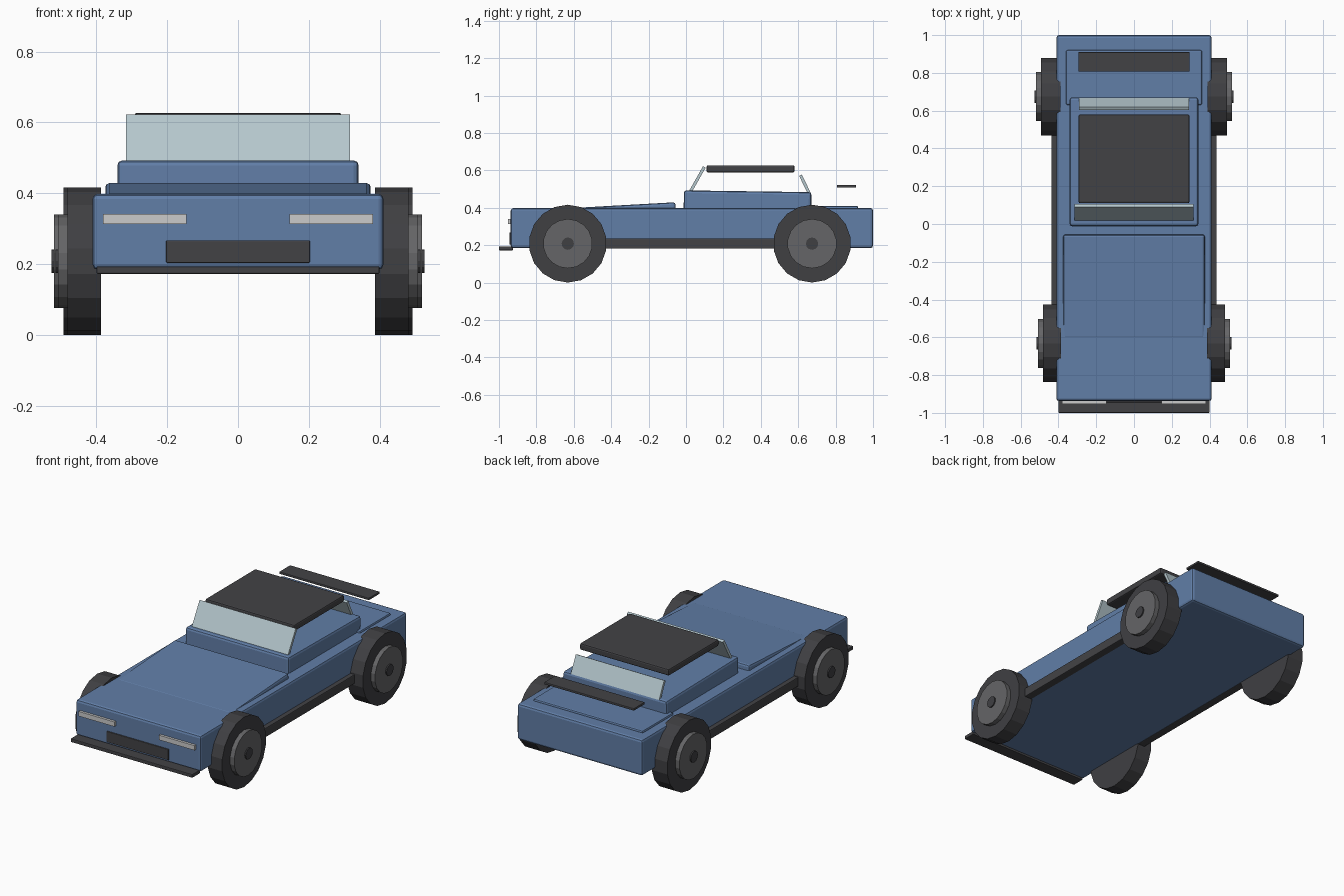
import bpy, bmesh
from math import radians
from mathutils import Matrix

if "Cube" in bpy.data.objects:
    bpy.data.objects.remove(bpy.data.objects["Cube"])


def material(name, rgb):
    m = bpy.data.materials.new(name)
    m.diffuse_color = (*rgb, 1)
    m.use_nodes = True
    m.node_tree.nodes["Principled BSDF"].inputs["Base Color"].default_value = m.diffuse_color
    return m


BLUE = material("blue_paint", (0.12, 0.21, 0.39))
DARK = material("dark_trim", (0.055, 0.055, 0.06))
RUBBER = material("rubber", (0.05, 0.05, 0.055))
METAL = material("wheel_metal", (0.13, 0.13, 0.135))
GLASS = material("glass", (0.46, 0.57, 0.61))
LAMP = material("lamp", (0.75, 0.75, 0.75))


def finish(name, bm, mat):
    me = bpy.data.meshes.new(name)
    bm.to_mesh(me)
    bm.free()
    me.materials.append(mat)
    ob = bpy.data.objects.new(name, me)
    bpy.context.collection.objects.link(ob)
    return ob


def box(name, xs, ys, zs, mat, bevel=0.0, tilt=0.0):
    """Box from (min, max) ranges, tilted about x through its centre."""
    size = [r[1] - r[0] for r in (xs, ys, zs)]
    bm = bmesh.new()
    bmesh.ops.create_cube(bm, size=1, matrix=Matrix.Diagonal((*size, 1)))
    ob = finish(name, bm, mat)
    ob.location = [(r[0] + r[1]) / 2 for r in (xs, ys, zs)]
    ob.rotation_euler.x = radians(tilt)
    if bevel:
        mod = ob.modifiers.new("bevel", 'BEVEL')
        mod.width = bevel
        mod.segments = 2
    return ob


def disc(name, side, x0, x1, y, r, n, mat):
    """Flat-sided cylinder along x, between x0 and x1 on the given side."""
    bm = bmesh.new()
    bmesh.ops.create_cone(bm, cap_ends=True, segments=n, radius1=r, radius2=r, depth=x1 - x0,
                          matrix=Matrix.Rotation(radians(90), 4, 'Y') @ Matrix.Rotation(radians(90), 4, 'Z'))
    ob = finish(name, bm, mat)
    ob.location = (side * (x0 + x1) / 2, y, 0.208)
    return ob


def pane(name, half, y0, z0, y1, z1, thick, mat):
    """Slanted sheet of glass between a lower and an upper edge."""
    bm = bmesh.new()
    vs = [bm.verts.new(p) for p in ((-half, y0, z0), (half, y0, z0), (half, y1, z1), (-half, y1, z1))]
    bm.faces.new(vs)
    ob = finish(name, bm, mat)
    mod = ob.modifiers.new("thickness", 'SOLIDIFY')
    mod.thickness = thick
    mod.offset = 0


# Painted body
box("body", (-0.411, 0.411), (-0.937, 1.0), (0.184, 0.398), BLUE, 0.014)
box("hood", (-0.375, 0.375), (-0.605, -0.055), (0.364, 0.414), BLUE, 0.012, 3.2)
box("cabin_base", (-0.341, 0.341), (-0.012, 0.67), (0.37, 0.488), BLUE, 0.014, -0.8)
box("rear_deck", (-0.36, 0.36), (0.63, 0.92), (0.36, 0.41), BLUE, 0.008)

# Roof and glass
box("roof", (-0.293, 0.293), (0.11, 0.58), (0.588, 0.627), DARK, 0.008)
pane("windshield", 0.316, 0.02, 0.48, 0.098, 0.618, 0.016, GLASS)
pane("rear_window", 0.29, 0.66, 0.475, 0.612, 0.574, 0.016, GLASS)

# Dark trim
box("rear_wing", (-0.295, 0.295), (0.807, 0.91), (0.508, 0.522), DARK, 0.004)
box("front_splitter", (-0.4, 0.4), (-1.0, -0.925), (0.172, 0.193), DARK, 0.004)
box("grille", (-0.203, 0.203), (-0.944, -0.92), (0.203, 0.267), DARK, 0.003)

# Wheels, skirts and headlights on both sides
for side, tag in ((-1, "left"), (1, "right")):
    def span(a, b):
        return tuple(sorted((side * a, side * b)))
    box(f"{tag}_skirt", span(0.39, 0.438), (-0.47, 0.51), (0.181, 0.236), DARK, 0.005)
    box(f"{tag}_headlight", span(0.146, 0.381), (-0.952, -0.92), (0.313, 0.341), LAMP)
    for end, y, inner, outer in (("front", -0.632, 0.387, 0.482), ("rear", 0.674, 0.39, 0.493)):
        disc(f"{tag}_{end}_tyre", side, inner, outer, y, 0.208, 18, RUBBER)
        disc(f"{tag}_{end}_rim", side, outer - 0.03, outer + 0.027, y, 0.132, 18, METAL)
        disc(f"{tag}_{end}_hub_cap", side, outer, outer + 0.034, y, 0.033, 12, RUBBER)
